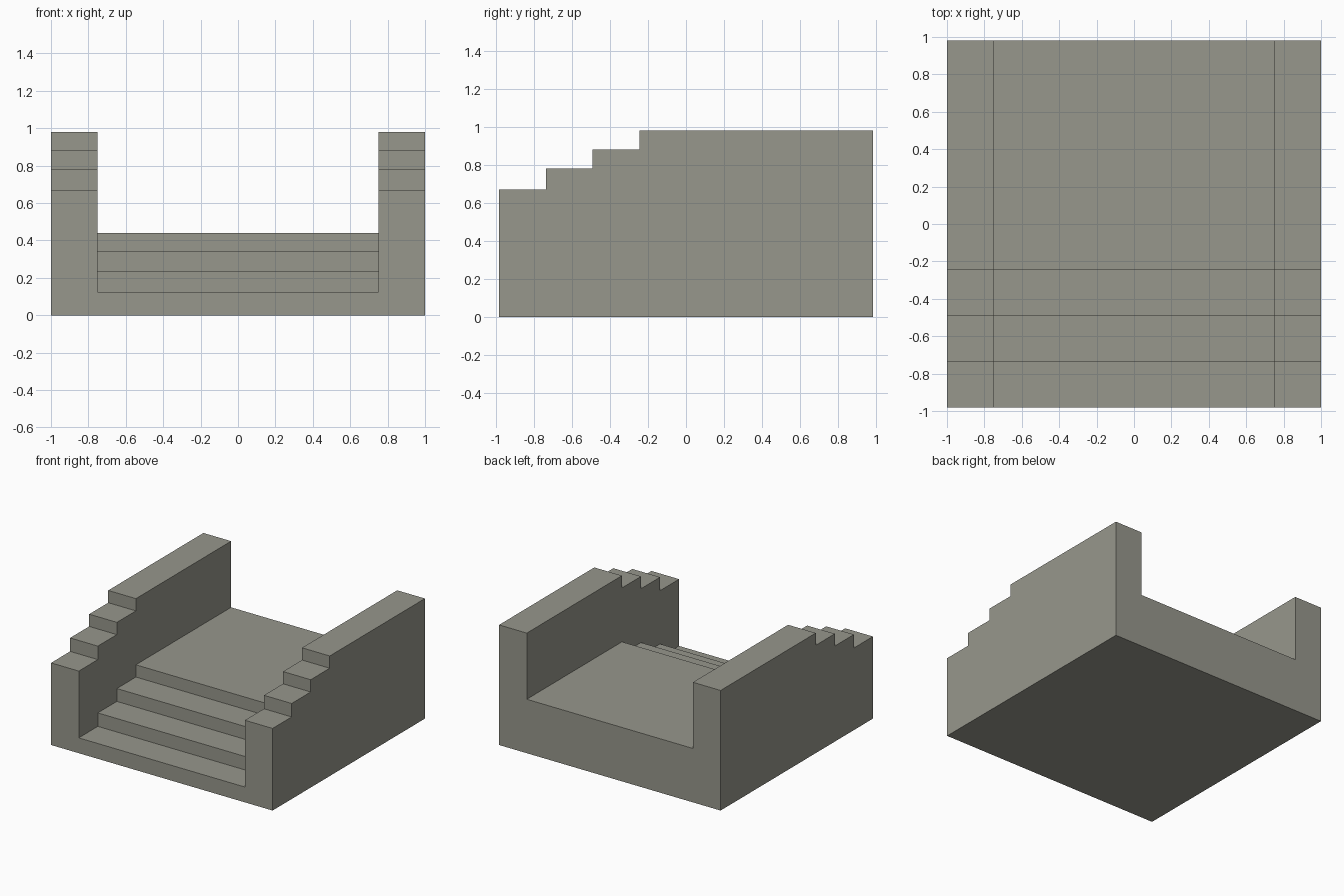
import bpy, bmesh

if "Cube" in bpy.data.objects:
    bpy.data.objects.remove(bpy.data.objects["Cube"])

HALF_Y = 0.982
TREAD = HALF_Y / 4
WALL_TOPS = [0.67, 0.78, 0.88, 0.98]
STAIR_TOPS = [0.125, 0.235, 0.34, 0.44]

stone = bpy.data.materials.new("grey stone")
stone.diffuse_color = (0.31, 0.31, 0.265, 1)
stone.use_nodes = True
stone.node_tree.nodes["Principled BSDF"].inputs["Base Color"].default_value = stone.diffuse_color


def stepped_line(tops, y_front, y_back):
    """Side outline (y, z) climbing from front to back."""
    pts = []
    for i, z in enumerate(tops):
        y0 = y_front if i == 0 else -HALF_Y + i * TREAD
        y1 = y_back if i == len(tops) - 1 else -HALF_Y + (i + 1) * TREAD
        pts += [(y0, z), (y1, z)]
    return pts


def extrude_x(name, outline, half_width):
    """Solid made by extruding a side outline across x."""
    bm = bmesh.new()
    face = bm.faces.new([bm.verts.new((-half_width, y, z)) for y, z in outline])
    new = bmesh.ops.extrude_face_region(bm, geom=[face])["geom"]
    verts = [v for v in new if isinstance(v, bmesh.types.BMVert)]
    bmesh.ops.translate(bm, vec=(2 * half_width, 0, 0), verts=verts)
    bmesh.ops.recalc_face_normals(bm, faces=bm.faces)
    mesh = bpy.data.meshes.new(name)
    bm.to_mesh(mesh)
    bm.free()
    mesh.materials.append(stone)
    obj = bpy.data.objects.new(name, mesh)
    bpy.context.collection.objects.link(obj)
    return obj


# Full-width block with the stepped wall tops
block = extrude_x("staircase_with_walls",
                  stepped_line(WALL_TOPS, -HALF_Y, HALF_Y) + [(HALF_Y, 0), (-HALF_Y, 0)], 1.0)

# Channel that leaves the stairs and landing between the walls
cutter = extrude_x("stair_channel_cutter",
                   stepped_line(STAIR_TOPS, -1.2, 1.2) + [(1.2, 1.5), (-1.2, 1.5)], 0.75)
cutter.hide_render = True
cutter.hide_set(True)

cut = block.modifiers.new("stair channel", 'BOOLEAN')
cut.operation = 'DIFFERENCE'
cut.solver = 'EXACT'
cut.object = cutter
